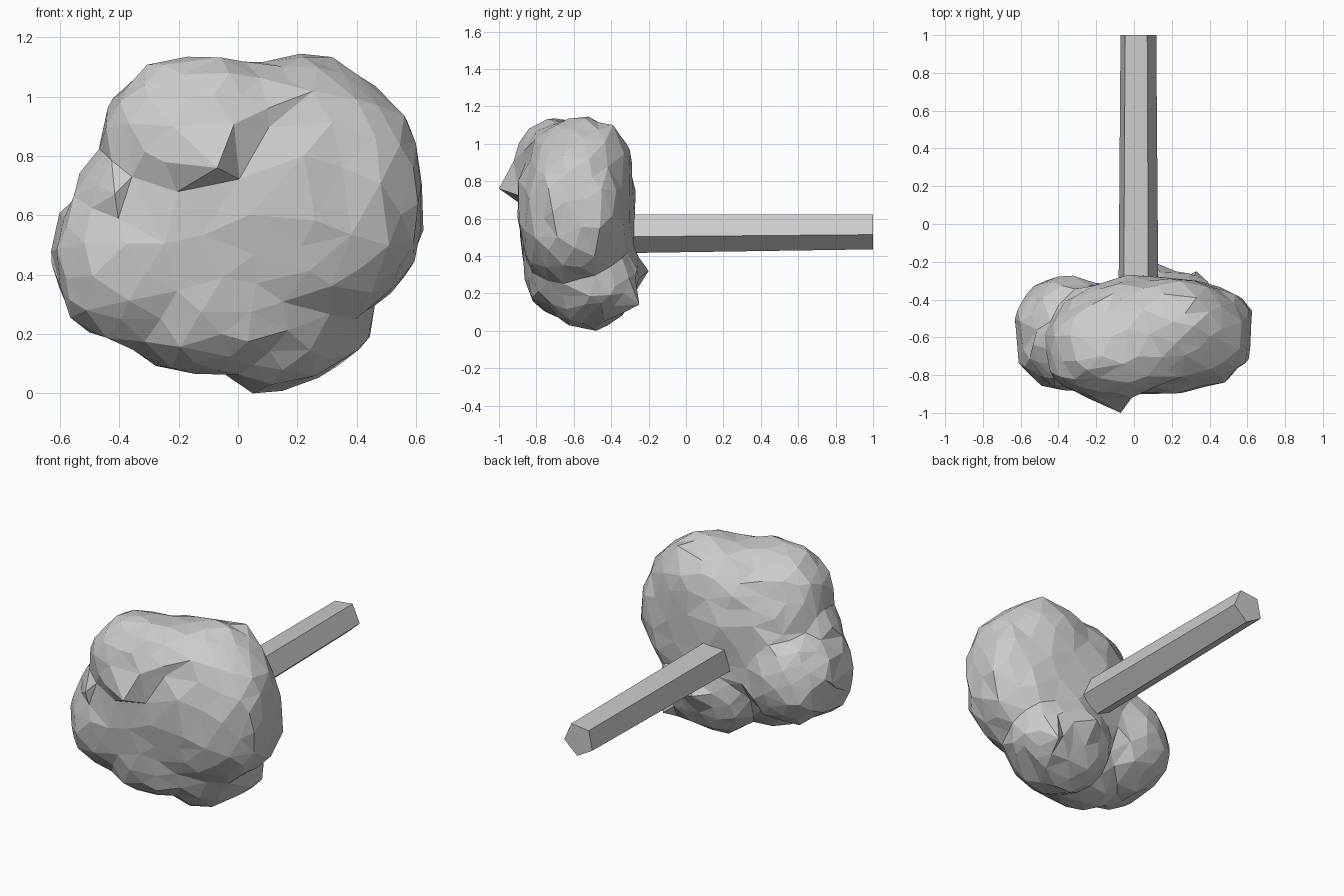
import bpy, bmesh, math, random
from mathutils import Vector

if "Cube" in bpy.data.objects:
    bpy.data.objects.remove(bpy.data.objects["Cube"])

random.seed(4)


def lobe(bm, centre, radii, power=2.0):
    """Ellipsoid lobe; power > 2 makes it boxier."""
    made = bmesh.ops.create_icosphere(bm, subdivisions=4, radius=1.0)
    for v in made["verts"]:
        n = v.co.normalized()
        s = sum(abs(c) ** power for c in n) ** (-1 / power)
        v.co = Vector([n[i] * s * radii[i] + centre[i] for i in range(3)])


# Foliage: overlapping lobes fused into one clump
bm = bmesh.new()
lobe(bm, (0.10, -0.585, 0.66), (0.53, 0.31, 0.45), 2.4)     # main body
lobe(bm, (-0.06, -0.64, 0.66), (0.43, 0.265, 0.45), 2.2)    # front filler
lobe(bm, (-0.34, -0.555, 0.46), (0.29, 0.29, 0.29))         # left ball
lobe(bm, (-0.32, -0.66, 0.46), (0.30, 0.22, 0.30), 2.2)     # left, front
lobe(bm, (-0.36, -0.67, 0.64), (0.19, 0.20, 0.20))          # left, upper
lobe(bm, (-0.13, -0.66, 0.84), (0.33, 0.265, 0.29), 2.3)    # top left
lobe(bm, (0.06, -0.60, 0.86), (0.30, 0.27, 0.26), 2.2)      # top middle
lobe(bm, (0.20, -0.56, 0.83), (0.36, 0.28, 0.31))           # top right
lobe(bm, (0.12, -0.52, 0.30), (0.31, 0.27, 0.28))           # bottom
lobe(bm, (0.25, -0.47, 0.27), (0.20, 0.21, 0.21))           # bottom right
lobe(bm, (-0.08, -0.63, 0.32), (0.34, 0.24, 0.26))          # bottom, front
me = bpy.data.meshes.new("foliage")
bm.to_mesh(me)
bm.free()
foliage = bpy.data.objects.new("foliage", me)
bpy.context.collection.objects.link(foliage)

# Fuse, soften the joins and reduce to large irregular facets
m = foliage.modifiers.new("fuse", 'REMESH')
m.mode = 'VOXEL'
m.voxel_size = 0.025
m = foliage.modifiers.new("soften", 'SMOOTH')
m.factor = 0.5
m.iterations = 3
dg = bpy.context.evaluated_depsgraph_get()
count = sum(len(p.vertices) - 2 for p in foliage.evaluated_get(dg).data.polygons)
m = foliage.modifiers.new("facets", 'DECIMATE')
m.ratio = 540 / count
dg = bpy.context.evaluated_depsgraph_get()
low = bpy.data.meshes.new_from_object(foliage.evaluated_get(dg))
foliage.modifiers.clear()
foliage.data = low

# Rough the surface, then pull single vertices out to the spiky tips
tips = [(-0.07, -1.0, 0.76), (0.10, -0.20, 0.32), (0.05, -0.48, 0.0),
        (0.21, -0.52, 1.145), (-0.17, -0.70, 1.135), (0.33, -0.25, 0.14),
        (0.625, -0.46, 0.55), (-0.63, -0.50, 0.48), (-0.44, -0.68, 0.96),
        (0.41, -0.45, 0.15), (0.33, -0.39, 1.10)]
bm = bmesh.new()
bm.from_mesh(low)
bm.normal_update()
for v in bm.verts:
    v.co += v.normal * random.uniform(-0.012, 0.014)
for t in tips:
    min(bm.verts, key=lambda v: (v.co - Vector(t)).length).co = t
for v in bm.verts:
    v.co.z = max(v.co.z, 0.0)
for f in bm.faces:
    f.smooth = False
bm.to_mesh(low)
bm.free()

# Branch: five-sided, slightly tapered rod running back from the clump
bm = bmesh.new()
rings = []
for y, r, z in ((-0.45, 0.112, 0.525), (1.0, 0.100, 0.535)):
    rings.append([bm.verts.new((0.02 + r * math.cos(a), y, z + r * math.sin(a)))
                  for a in [math.radians(72 * i - 12) for i in range(5)]])
for i in range(5):
    j = (i + 1) % 5
    bm.faces.new((rings[0][i], rings[0][j], rings[1][j], rings[1][i]))
for ring in rings:
    bm.faces.new(ring)
bmesh.ops.recalc_face_normals(bm, faces=bm.faces)
me = bpy.data.meshes.new("branch")
bm.to_mesh(me)
bm.free()
bpy.context.collection.objects.link(bpy.data.objects.new("branch", me))
